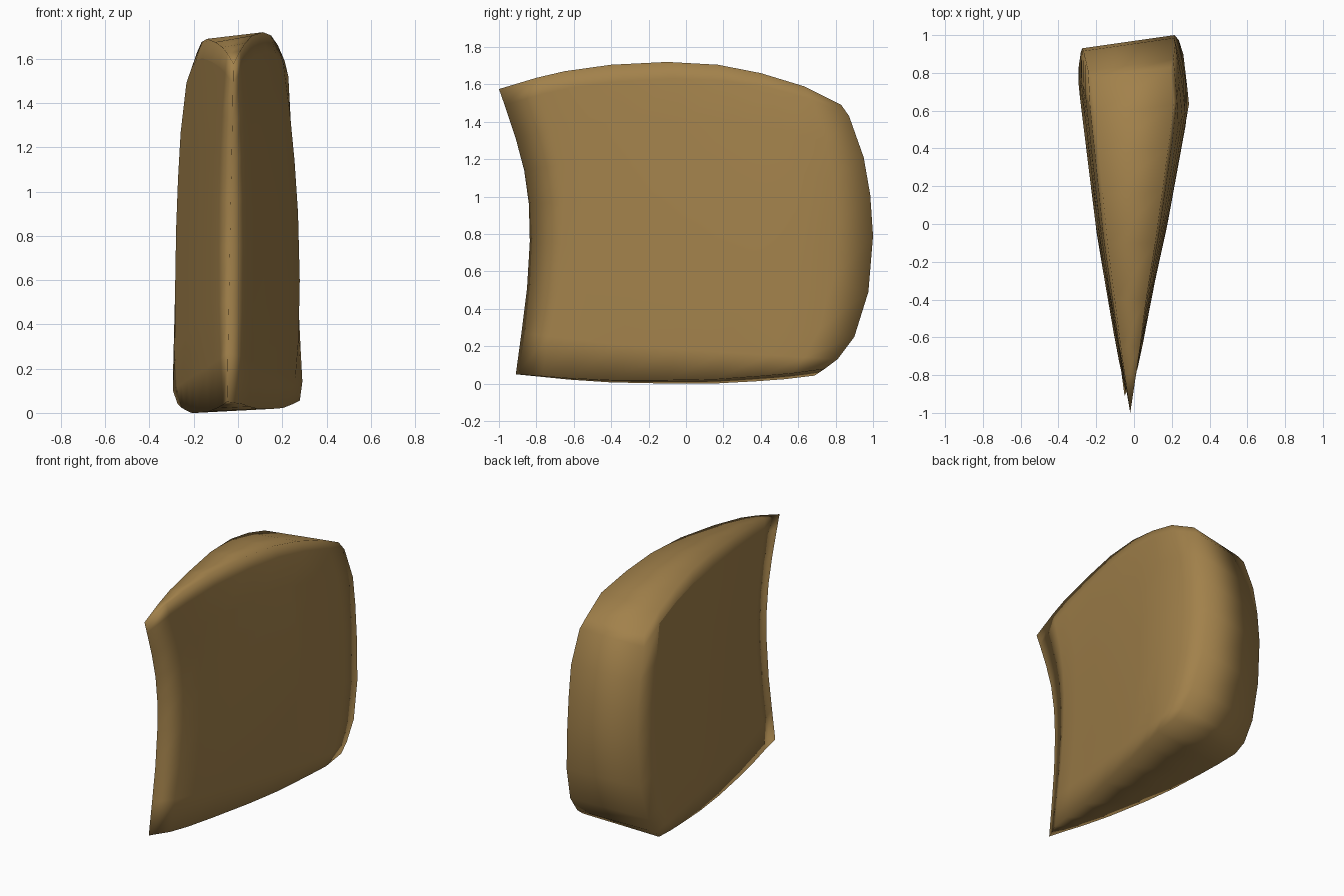
import bpy, bmesh

if "Cube" in bpy.data.objects:
    bpy.data.objects.remove(bpy.data.objects["Cube"])

# side outline as (y, z) points, shared corners
BOTTOM = [(-.91, .04), (-.77, .03), (-.62, .018), (-.4, .008), (-.1, .008), (.15, .012), (.4, .03), (.57, .045), (.74, .068)]
TOP = [(-1, 1.565), (-.8, 1.625), (-.65, 1.66), (-.4, 1.695), (-.1, 1.71), (.17, 1.695), (.4, 1.65), (.63, 1.58), (.83, 1.48)]
FRONT = [(-.91, .04), (-.88, .26), (-.85, .5), (-.835, .75), (-.84, .95), (-.865, 1.13), (-.91, 1.3), (-1, 1.565)]
BACK = [(.74, .068), (.81, .12), (.9, .24), (.975, .48), (1, .78), (.985, 1.0), (.95, 1.2), (.872, 1.42), (.83, 1.48)]
FRONT.insert(7, (-.97, 1.48))
U = [0, .115, .2, .33, .5, .63, .79, .89, 1]
V = [0, .14, .3, .45, .58, .7, .82, .93, 1]
# half thickness along y
RIGHT = [(-1, -.02), (-.68, .04), (-.42, .085), (-.04, .17), (.63, .293), (.95, .255), (1, .225)]
LEFT = [(-1, -.04), (-.91, -.05), (-.07, -.195), (.74, -.295), (.93, -.29)]
# narrowing towards the top
R_TAPER = [(0, .99), (.3, 1), (.45, .985), (.6, .945), (.7, .91), (.82, .86), (.93, .79), (1, .72)]
L_TAPER = [(0, .95), (.14, 1), (.3, 1), (.45, .97), (.6, .945), (.82, .895), (.93, .83), (1, .74)]


def interp(pts, t):
    if t <= pts[0][0]:
        return pts[0][1]
    for (a, p), (b, q) in zip(pts, pts[1:]):
        if t <= b:
            return p + (q - p) * (t - a) / (b - a)
    return pts[-1][1]


def coons(i, j):
    """Fill the outline with a smooth grid."""
    u, v = U[i], V[j]
    return [(1 - v) * BOTTOM[i][k] + v * TOP[i][k] + (1 - u) * FRONT[j][k] + u * BACK[j][k]
            - ((1 - u) * (1 - v) * BOTTOM[0][k] + u * (1 - v) * BOTTOM[-1][k]
               + (1 - u) * v * TOP[0][k] + u * v * TOP[-1][k]) for k in (0, 1)]


bm = bmesh.new()
nu, nv = len(U), len(V)
R, L = {}, {}
for i in range(nu):
    for j in range(nv):
        y, z = coons(i, j)
        u, v = U[i], V[j]
        edge_x = -.05 + .03 * v
        if i == 0:  # cutting edge, shared by both sides
            R[i, j] = L[i, j] = bm.verts.new((edge_x, y, z))
            continue
        thin = .93 if i == 1 else 1
        xr = interp(RIGHT, y) * interp(R_TAPER, v)
        R[i, j] = bm.verts.new((edge_x + (xr - edge_x) * thin, y, z))
        yl = y * .93 if y > 0 else y
        zl = z - .03 * v * min(1, 3 * u) - .035 * u * (1 - v) ** 3
        xl = interp(LEFT, yl) * interp(L_TAPER, v)
        L[i, j] = bm.verts.new((edge_x + (xl - edge_x) * thin, yl, zl))

# broad sides
for i in range(nu - 1):
    for j in range(nv - 1):
        ring = [(i, j), (i + 1, j), (i + 1, j + 1), (i, j + 1)]
        bm.faces.new([R[k] for k in ring])
        bm.faces.new([L[k] for k in reversed(ring)])

# rim strip along bottom, back and top
rim = [(i, 0) for i in range(nu)] + [(nu - 1, j) for j in range(1, nv)]
rim += [(i, nv - 1) for i in range(nu - 2, -1, -1)]
for a, b in zip(rim, rim[1:]):
    bm.faces.new(list(dict.fromkeys([R[a], L[a], L[b], R[b]])))
for f in bm.faces:
    f.smooth = True

# crease on the left side, just inside its back and top borders
crease = [(nu - 2, j) for j in range(nv - 1)] + [(i, nv - 2) for i in range(nu - 3, -1, -1)]
for a, b in zip(crease, crease[1:]):
    bm.edges.get((L[a], L[b])).smooth = False

low = min(v.co.z for v in bm.verts)
for v in bm.verts:
    v.co.z -= low
bmesh.ops.recalc_face_normals(bm, faces=bm.faces)

mesh = bpy.data.meshes.new("wedge_block")
bm.to_mesh(mesh)
bm.free()
mat = bpy.data.materials.new("tan_brown")
mat.diffuse_color = (.36, .22, .07, 1)
mat.use_nodes = True
mat.node_tree.nodes["Principled BSDF"].inputs["Base Color"].default_value = mat.diffuse_color
mesh.materials.append(mat)
bpy.context.collection.objects.link(bpy.data.objects.new("wedge_block", mesh))
